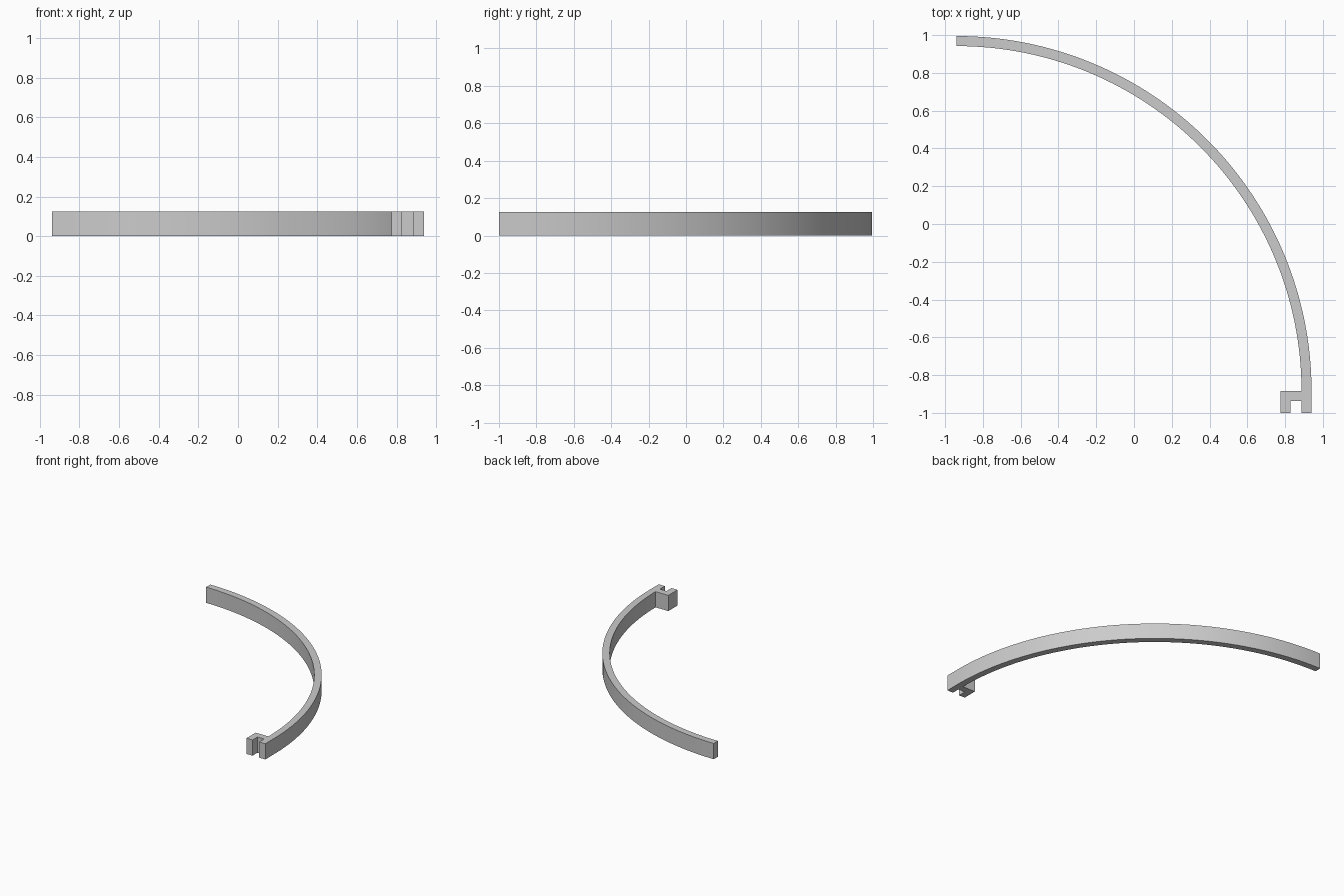
import bpy
import bmesh
from math import sin, cos, pi

old = bpy.data.objects.get("Cube")
if old:
    bpy.data.objects.remove(old, do_unlink=True)

HEIGHT = 0.125
CENTRE_X, CENTRE_Y = -0.94, -0.885
OUTER, WALL = 1.88, 0.053
INNER = OUTER - WALL
STEPS = 64
FRONT = -1.0
HOOK_LEFT = 0.775


def arc(radius):
    """Quarter circle from the straight end round to the back end."""
    return [(CENTRE_X + radius * cos(i / STEPS * pi / 2),
             CENTRE_Y + radius * sin(i / STEPS * pi / 2))
            for i in range(STEPS + 1)]


# Grey material
grey = bpy.data.materials.new("plain grey")
grey.use_nodes = True
colour = (0.6, 0.6, 0.6, 1)
grey.diffuse_color = colour
grey.node_tree.nodes["Principled BSDF"].inputs["Base Color"].default_value = colour

# Outline: outer curve, inner curve back, then the hook at the front end
inner_x = CENTRE_X + INNER
slot_y = CENTRE_Y - WALL
hook = [
    (HOOK_LEFT, CENTRE_Y),
    (HOOK_LEFT, FRONT),
    (HOOK_LEFT + WALL, FRONT),
    (HOOK_LEFT + WALL, slot_y),
    (inner_x, slot_y),
    (inner_x, FRONT),
    (CENTRE_X + OUTER, FRONT),
]
outline = arc(OUTER) + arc(INNER)[::-1] + hook

# Raise the outline into a solid band
bm = bmesh.new()
base = bm.faces.new([bm.verts.new((x, y, 0)) for x, y in outline])
raised = bmesh.ops.extrude_face_region(bm, geom=[base], use_keep_orig=True)
top = [v for v in raised["geom"] if isinstance(v, bmesh.types.BMVert)]
bmesh.ops.translate(bm, verts=top, vec=(0, 0, HEIGHT))
bmesh.ops.recalc_face_normals(bm, faces=bm.faces)

mesh = bpy.data.meshes.new("curved_band_with_hook")
bm.to_mesh(mesh)
bm.free()
mesh.materials.append(grey)
band = bpy.data.objects.new("curved_band_with_hook", mesh)
bpy.context.collection.objects.link(band)

# Smooth curve, sharp corners
bpy.ops.object.select_all(action='DESELECT')
band.select_set(True)
bpy.context.view_layer.objects.active = band
bpy.ops.object.shade_smooth_by_angle(angle=pi / 6)
